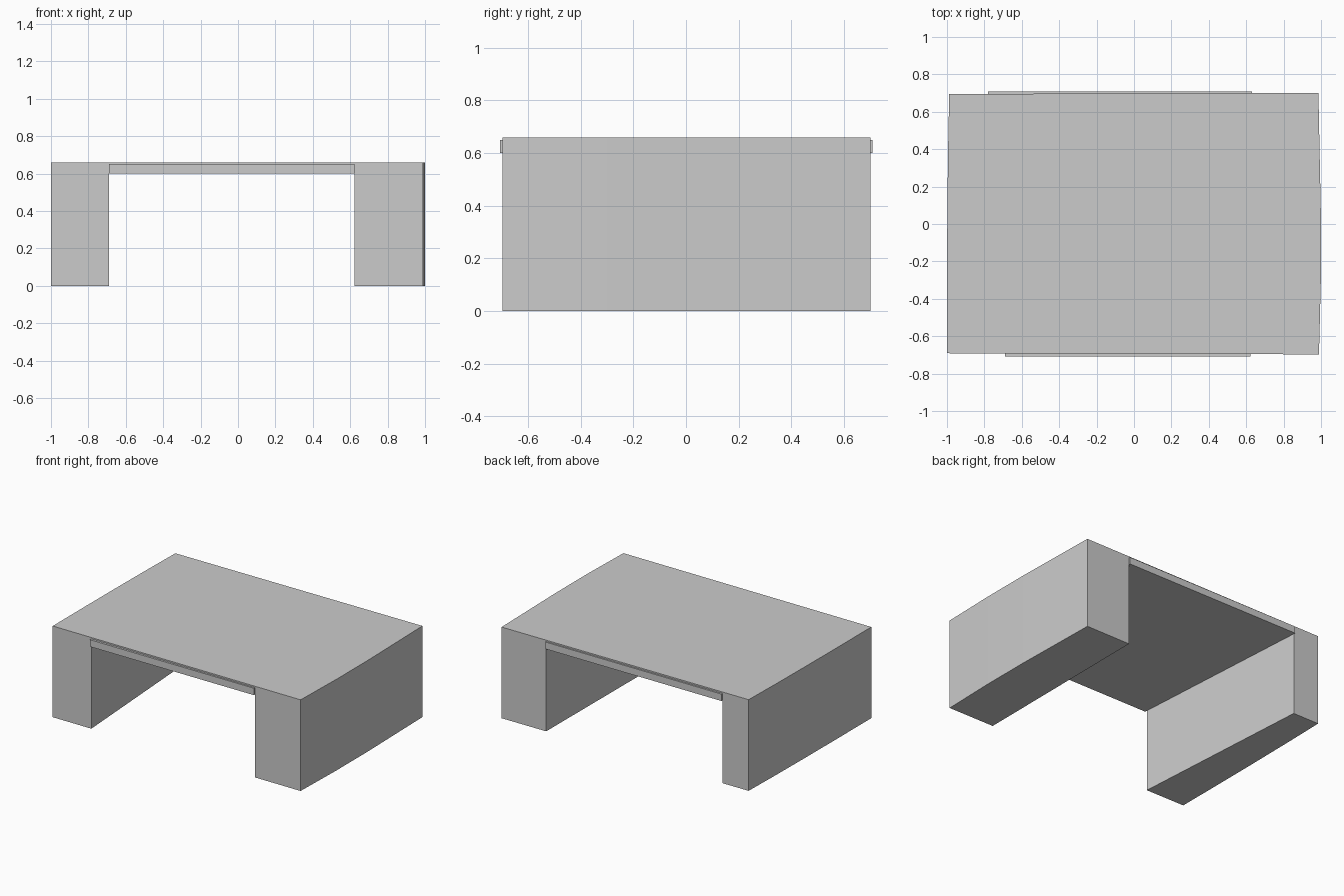
import bpy, bmesh

if "Cube" in bpy.data.objects:
    bpy.data.objects.remove(bpy.data.objects["Cube"])

TOP, UNDER = 0.66, 0.60
FRONT_OPEN = (-0.69, 0.622)   # opening edges at the front
BACK_OPEN = (-0.78, 0.63)     # opening edges at the back


def finish(name, bm):
    bmesh.ops.recalc_face_normals(bm, faces=bm.faces[:])
    bmesh.ops.dissolve_limit(bm, angle_limit=0.0005, verts=bm.verts[:], edges=bm.edges[:])
    mesh = bpy.data.meshes.new(name)
    bm.to_mesh(mesh)
    bm.free()
    obj = bpy.data.objects.new(name, mesh)
    bpy.context.collection.objects.link(obj)
    return obj


def loft(name, rings):
    """Join closed rings of points with side faces and end caps."""
    bm = bmesh.new()
    loops = [[bm.verts.new(p) for p in ring] for ring in rings]
    for a, b in zip(loops, loops[1:]):
        n = len(a)
        for i in range(n):
            j = (i + 1) % n
            bm.faces.new((a[i], a[j], b[j], b[i]))
    bm.faces.new(loops[0])
    bm.faces.new(loops[-1])
    return finish(name, bm)


def arch_ring(y_left, y_right, x_left, x_right):
    """Upside-down U section with the opening tapering from front to back."""
    t = ((y_left + y_right) / 2 + 0.694) / 1.392
    in_l, in_r = [f + (b - f) * t for f, b in zip(FRONT_OPEN, BACK_OPEN)]
    profile = [(x_left, 0), (x_left, TOP), (x_right, TOP), (x_right, 0),
               (in_r, 0), (in_r, UNDER), (in_l, UNDER), (in_l, 0)]
    return [(x, y_left + (y_right - y_left) * (x + 1) / 2, z) for x, z in profile]


# Body: slab and both solid side supports, with slightly bowed outer sides
loft("table_body", [arch_ring(*s) for s in (
    (-0.691, -0.697, -1.0, 0.989),
    (-0.30, -0.30, -1.0, 0.999),
    (0.06, 0.06, -0.998, 0.999),
    (0.40, 0.40, -0.994, 0.992),
    (0.695, 0.701, -0.988, 0.986))])


# Thin trim strips across the front and back openings
def trim(name, x_range, y_out, y_in):
    a, b = x_range
    rings = [[(x, y_out, UNDER), (x, y_in, UNDER), (x, y_in, 0.65), (x, y_out, 0.65)]
             for x in (a, b)]
    loft(name, rings)


trim("front_trim", FRONT_OPEN, -0.708, -0.69)
trim("back_trim", BACK_OPEN, 0.709, 0.694)
